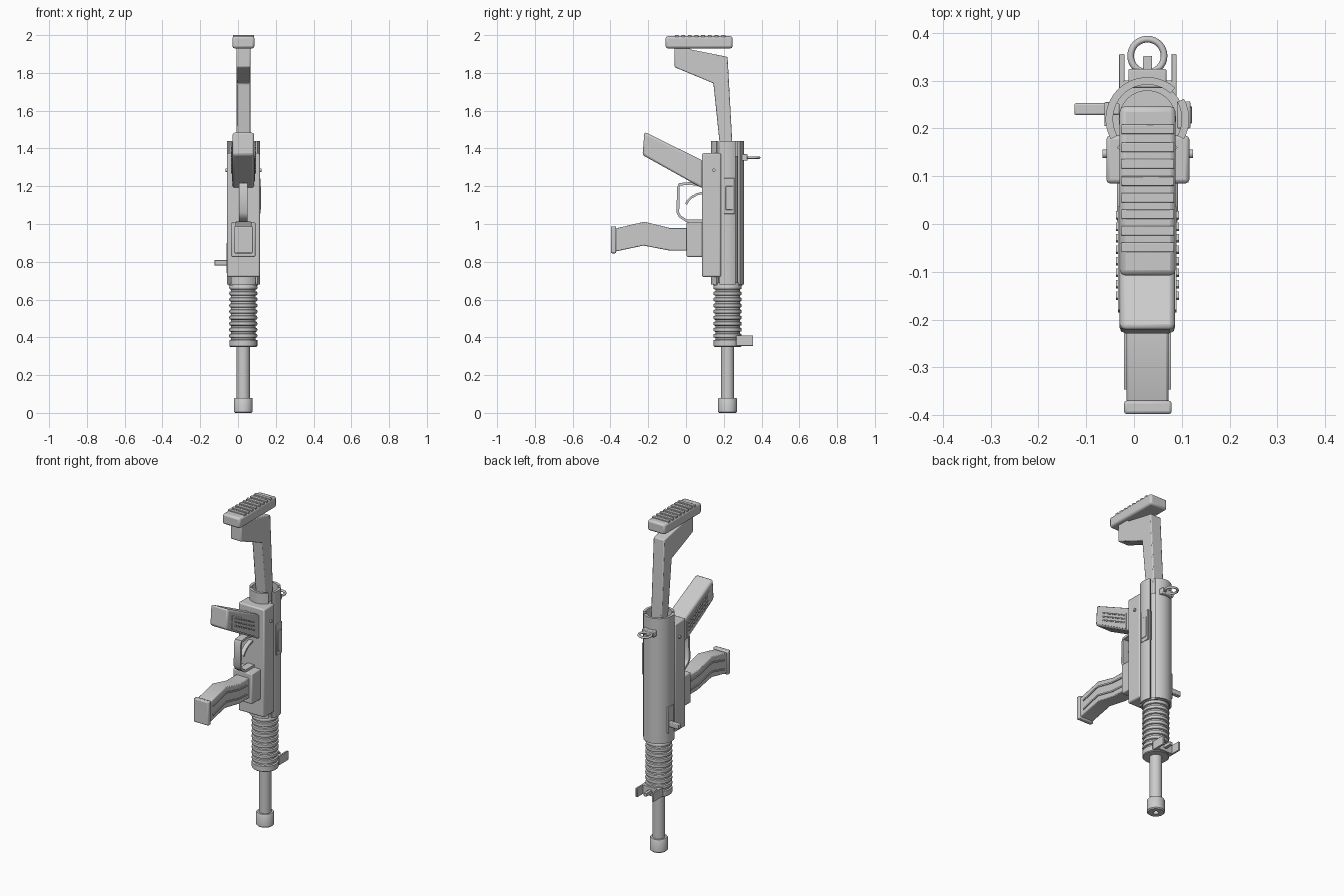
import bpy, bmesh, math
from mathutils import Vector, Matrix

if "Cube" in bpy.data.objects:
    bpy.data.objects.remove(bpy.data.objects["Cube"])

grey = bpy.data.materials.new("plain grey")
grey.diffuse_color = (0.6, 0.6, 0.6, 1)
grey.use_nodes = True
grey.node_tree.nodes["Principled BSDF"].inputs["Base Color"].default_value = grey.diffuse_color
CX, CY = 0.028, 0.22   # barrel axis


def finish(bm, name, bevel=0.0, segments=2):
    bmesh.ops.remove_doubles(bm, verts=bm.verts, dist=1e-5)
    bmesh.ops.recalc_face_normals(bm, faces=bm.faces)
    me = bpy.data.meshes.new(name)
    bm.to_mesh(me)
    bm.free()
    ob = bpy.data.objects.new(name, me)
    bpy.context.collection.objects.link(ob)
    me.materials.append(grey)
    if bevel:
        m = ob.modifiers.new("soft edges", 'BEVEL')
        m.width, m.segments = bevel, segments
        m.limit_method, m.angle_limit = 'ANGLE', math.radians(40)
    bpy.ops.object.select_all(action='DESELECT')
    ob.select_set(True)
    bpy.context.view_layer.objects.active = ob
    bpy.ops.object.shade_smooth_by_angle(angle=math.radians(35))
    return ob


def extrude(name, pts, direction, bevel=0.0):
    bm = bmesh.new()
    f = bm.faces.new([bm.verts.new(p) for p in pts])
    r = bmesh.ops.extrude_face_region(bm, geom=[f])
    vs = [v for v in r["geom"] if isinstance(v, bmesh.types.BMVert)]
    bmesh.ops.translate(bm, verts=vs, vec=direction)
    return finish(bm, name, bevel)


def side_profile(name, yz, x0, x1, bevel=0.0):
    return extrude(name, [(x0, y, z) for y, z in yz], (x1 - x0, 0, 0), bevel)


def box(name, x0, x1, y0, y1, z0, z1, bevel=0.0):
    return side_profile(name, [(y0, z0), (y1, z0), (y1, z1), (y0, z1)], x0, x1, bevel)


def strip(name, path, thick, x0, x1, bevel=0.0):
    """Flat band following a side path."""
    P = [Vector(p) for p in path]
    a, b = [], []
    for i, p in enumerate(P):
        d = (P[min(i + 1, len(P) - 1)] - P[max(i - 1, 0)]).normalized()
        n = Vector((-d.y, d.x)) * thick / 2
        a.append(p + n)
        b.append(p - n)
    return side_profile(name, a + b[::-1], x0, x1, bevel)


def lathe(name, rz, steps=32):
    bm = bmesh.new()
    vs = [bm.verts.new((CX + r, CY, z)) for r, z in rz]
    es = [bm.edges.new(p) for p in zip(vs, vs[1:])]
    bmesh.ops.spin(bm, geom=vs + es, cent=(CX, CY, 0), axis=(0, 0, 1),
                   angle=math.tau, steps=steps)
    return finish(bm, name)


def shell(name, a0, a1, z0, z1, r0=0.072, r1=0.0875):
    n = max(6, int((a1 - a0) / 8))
    angs = [math.radians(a0 + (a1 - a0) * i / n) for i in range(n + 1)]
    pts = [(CX + r1 * math.cos(a), CY + r1 * math.sin(a), z0) for a in angs]
    pts += [(CX + r0 * math.cos(a), CY + r0 * math.sin(a), z0) for a in angs[::-1]]
    return extrude(name, pts, (0, 0, z1 - z0))


def rod(name, radius, p0, p1, seg=16):
    p0, p1 = Vector(p0), Vector(p1)
    d = p1 - p0
    bm = bmesh.new()
    m = Matrix.Translation((p0 + p1) / 2) @ d.to_track_quat('Z', 'Y').to_matrix().to_4x4()
    bmesh.ops.create_cone(bm, cap_ends=True, segments=seg, radius1=radius,
                          radius2=radius, depth=d.length, matrix=m)
    return finish(bm, name)


# barrel with hollow muzzle collar
lathe("barrel", [(0, .05), (.016, .05), (.016, 0), (.044, 0), (.05, .006), (.05, .074),
                 (.046, .08), (.035, .08), (.035, .37), (0, .37)])

# ribbed handguard
ribs = [(0, .35), (.070, .35), (.074, .354), (.074, .385)]
for i in range(9):
    z = .388 + i * .032
    ribs += [(.065, z), (.065, z + .009), (.073, z + .012), (.075, z + .02), (.073, z + .029)]
lathe("handguard", ribs + [(.066, .68), (0, .68)])

# slotted receiver tube and inner bolt
shell("tube_right", -29, 29, .68, 1.44)
shell("tube_back_left", 48, 209, .68, 1.44)
shell("tube_front", 223, 317, .68, 1.44)
lathe("inner_bolt", [(0, .68), (.06, .68), (.06, 1.36), (0, 1.36)])
lathe("tube_front_collar", [(0, .675), (.078, .675), (.078, .69), (0, .69)])

# receiver body with pins
box("receiver", -.058, .116, .085, .185, .72, 1.375, .008)
rod("receiver_pin", .009, (-.066, .147, 1.285), (.124, .147, 1.285))

# ejection port frame and cover
box("port_frame", .09, .118, .2, .257, 1.053, 1.243, .003)
box("port_cover", .1, .121, .21, .247, 1.075, 1.2, .002)

# charging handle with its guide plate
box("handle_guide", -.062, -.05, .205, .255, .74, .9, .002)
box("charging_handle", -.125, -.03, .228, .253, .78, .81, .004)

# shoulder stock
side_profile("stock", [(-.06, 1.94), (-.06, 1.83), (.145, 1.745), (.185, 1.36), (.245, 1.36),
                       (.245, 1.43), (.22, 1.885), (.02, 1.925), (.02, 1.94)], -.008, .065, .006)
box("butt_plate", -.03, .087, -.108, .247, 1.93, 1.994, .012)
for y in (.2, .163, .128, .092, .057, .022, -.012, -.047):
    box("butt_rib", -.027, .084, y - .012, y + .008, 1.985, 2.0, .002)

# pistol grip with side panels and raised bars
side_profile("grip", [(-.22, 1.488), (-.23, 1.365), (.09, 1.187), (.09, 1.335)],
             -.03, .086, .012)
frame = [(-.18, 1.435), (.037, 1.325), (.037, 1.225), (-.185, 1.352)]
for x0, x1, x2 in ((.08, .089, .094), (-.024, -.033, -.038)):
    side_profile("grip_panel", frame, x0, x1)
    for k in range(8):
        y = -.15 + k * .024
        z = 1.385 - (y + .15) * .52
        for j in (-1, 0, 1):
            strip("grip_bar", [(y - .007, z + j * .023 + .003), (y + .007, z + j * .023 - .005)],
                  .008, x0, x2)

# trigger guard and trigger
strip("trigger_guard", [(.085, 1.205), (.02, 1.215), (-.035, 1.21), (-.041, 1.19), (-.043, 1.06),
                        (-.032, 1.04), (0, 1.018), (.085, 1.018)], .014, .006, .05)
strip("trigger", [(.09, 1.165), (.06, 1.158), (.03, 1.142), (.012, 1.125), (0, 1.105)],
      .012, .015, .041)

# magazine well, curved magazine and floor plate
box("magazine_well", -.036, .092, .003, .09, .826, 1.01, .006)
side_profile("magazine", [(.02, .98), (-.09, .98), (-.22, 1.012), (-.38, .975), (-.38, .853),
                          (-.225, .886), (-.09, .86), (.02, .86)], -.016, .072, .005)
box("magazine_floor", -.021, .079, -.398, -.37, .845, .988, .006)
for dz in (0, -.055):
    path = [(-.02, .945 + dz), (-.1, .95 + dz), (-.22, .978 + dz), (-.345, .945 + dz)]
    for x0, x1 in ((.068, .077), (-.012, -.021)):
        strip("magazine_ridge", path, .009, x0, x1)

# front sight: base, two wings and a post
box("front_sight_base", -.03, .088, .265, .3, .355, .41, .003)
for x in (-.031, .078):
    box("front_sight_wing", x, x + .011, .265, .356, .355, .41, .002)
box("front_sight_post", .019, .038, .29, .352, .372, .392, .002)

# rear sight: ring on a small stem
box("rear_sight_base", -.012, .068, .285, .325, 1.335, 1.37, .004)
bpy.ops.mesh.primitive_torus_add(location=(CX, .352, 1.352), major_radius=.035,
                                 minor_radius=.007, major_segments=32, minor_segments=10)
ring = bpy.context.object
ring.name = "rear_sight_ring"
ring.data.materials.append(grey)
bpy.ops.object.shade_smooth_by_angle(angle=math.radians(40))
